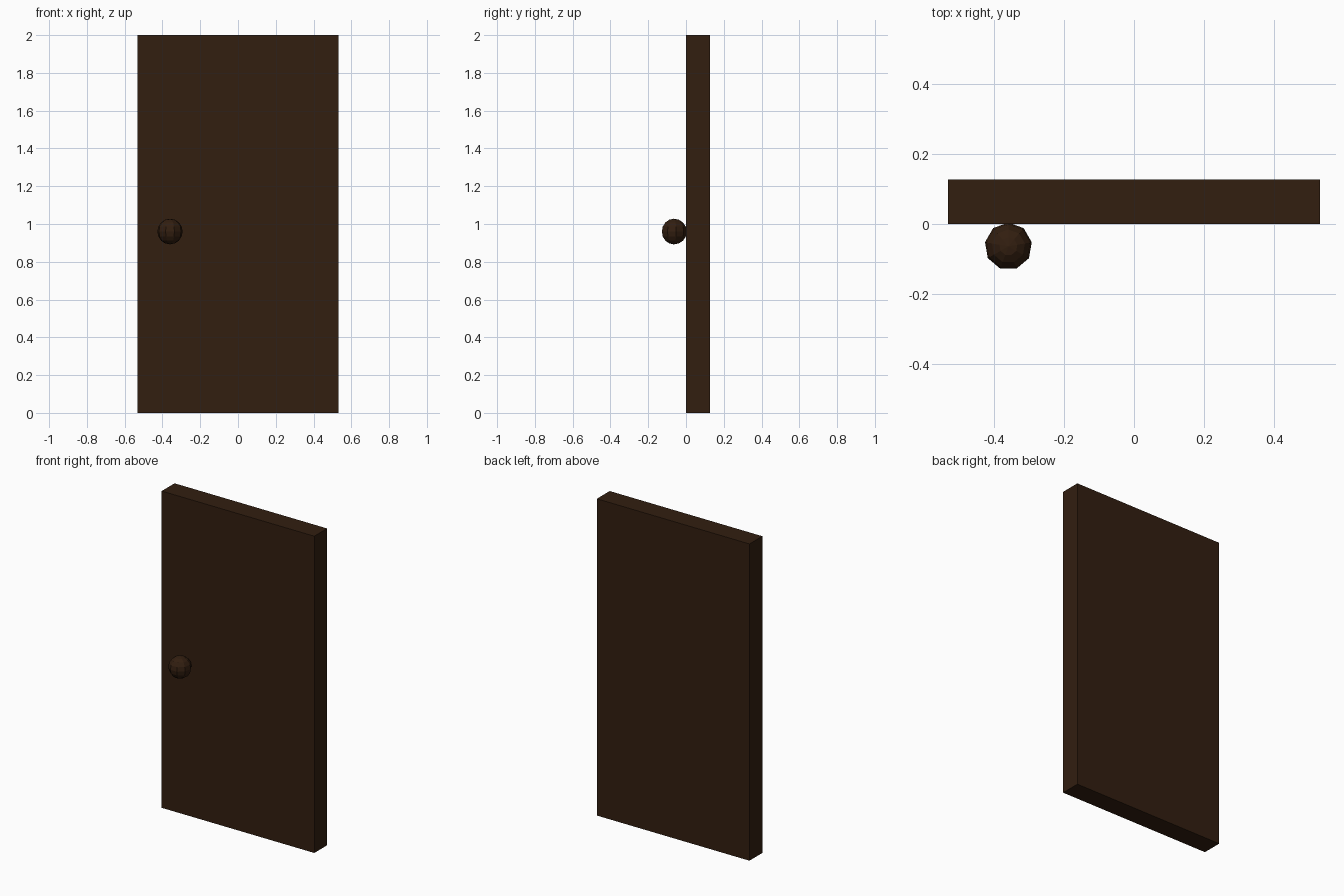
import bpy, math

if "Cube" in bpy.data.objects:
    bpy.data.objects.remove(bpy.data.objects["Cube"])

# dark stained wood
wood = bpy.data.materials.new("dark_wood")
wood.diffuse_color = (0.032, 0.013, 0.005, 1)
wood.use_nodes = True
wood.node_tree.nodes["Principled BSDF"].inputs["Base Color"].default_value = wood.diffuse_color

# door slab
bpy.ops.mesh.primitive_cube_add(size=1, location=(0, 0.064, 1))
door = bpy.context.object
door.name = "door_panel"
door.scale = (1.066, 0.128, 2)
door.data.materials.append(wood)

# faceted round knob, one corner touching the panel
bpy.ops.mesh.primitive_uv_sphere_add(segments=9, ring_count=8, radius=0.068,
                                     location=(-0.36, -0.064, 0.96))
knob = bpy.context.object
knob.name = "door_knob"
knob.data.materials.append(wood)
# orient so a corner points to +y
v = max(knob.data.vertices, key=lambda p: p.co.xy.length).co
knob.rotation_euler.z = math.pi / 2 - math.atan2(v.y, v.x)
